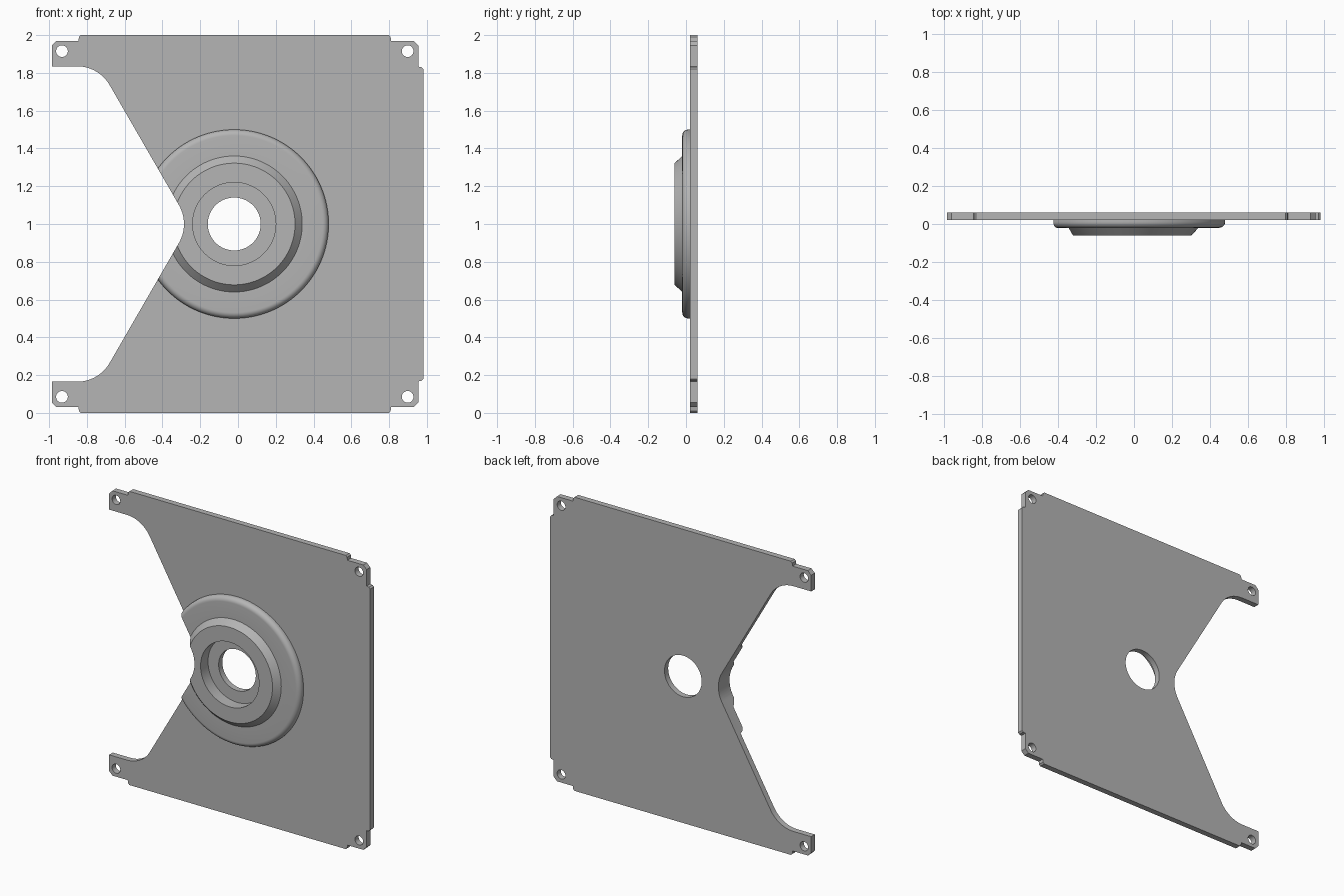
import bpy, bmesh, math
from mathutils import Vector

default = bpy.data.objects.get("Cube")
if default:
    bpy.data.objects.remove(default, do_unlink=True)

grey = bpy.data.materials.new("plain grey")
grey.use_nodes = True
grey.diffuse_color = (0.46, 0.46, 0.46, 1)
grey.node_tree.nodes["Principled BSDF"].inputs["Base Color"].default_value = grey.diffuse_color

PLATE_FRONT, PLATE_BACK, BOSS_FRONT = 0.02, 0.06, -0.06
CENTRE_X, CENTRE_Z, BORE = -0.02, 1.0, 0.14


def add_object(name, bm):
    bmesh.ops.recalc_face_normals(bm, faces=bm.faces)
    mesh = bpy.data.meshes.new(name)
    bm.to_mesh(mesh)
    bm.free()
    mesh.materials.append(grey)
    obj = bpy.data.objects.new(name, mesh)
    bpy.context.collection.objects.link(obj)
    return obj


def extrude_outline(name, points, y0, y1):
    bm = bmesh.new()
    face = bm.faces.new([bm.verts.new((x, y0, z)) for x, z in points])
    top = bmesh.ops.extrude_face_region(bm, geom=[face])["geom"]
    verts = [v for v in top if isinstance(v, bmesh.types.BMVert)]
    bmesh.ops.translate(bm, verts=verts, vec=(0, y1 - y0, 0))
    return add_object(name, bm)


def fillet(before, corner, after, radius, steps=14):
    """Points of an arc rounding the corner between two straight edges."""
    c = Vector(corner)
    a, b = (Vector(before) - c).normalized(), (Vector(after) - c).normalized()
    half = a.angle(b) / 2
    middle = c + (a + b).normalized() * radius / math.sin(half)
    start = c + a * radius / math.tan(half) - middle
    end = c + b * radius / math.tan(half) - middle
    sweep = start.angle(end)
    return [tuple(middle + (start * math.sin(sweep * (1 - i / steps))
                            + end * math.sin(sweep * i / steps)) / math.sin(sweep))
            for i in range(steps + 1)]


def circle(x, z, radius, count):
    return [(x + radius * math.cos(math.tau * i / count),
             z + radius * math.sin(math.tau * i / count)) for i in range(count)]


def cut(obj, cutter):
    mod = obj.modifiers.new("cut", 'BOOLEAN')
    mod.operation = 'DIFFERENCE'
    mod.solver = 'EXACT'
    mod.object = cutter
    bpy.context.view_layer.objects.active = obj
    bpy.ops.object.modifier_apply(modifier=mod.name)


def flip(points):
    return [(x, 2 - z) for x, z in reversed(points)]


# Side notch: rounded shoulders and a rounded tip
edge, shoulder, tip = (-0.985, 1.835), (-0.737, 1.835), (-0.255, 1.0)
shoulder_arc = fillet(edge, shoulder, tip, 0.2)
tip_arc = fillet(shoulder, tip, (-0.737, 0.165), 0.2)
notch = [edge] + shoulder_arc + tip_arc + flip([edge] + shoulder_arc)

# Plate outline: upper half from the notch round to the right edge, then mirrored
upper = [(-0.985, 1.945), (-0.96, 1.97), (-0.845, 1.97), (-0.842, 1.99), (-0.832, 2.0),
         (0.798, 2.0), (0.808, 1.99), (0.811, 1.97), (0.93, 1.97), (0.955, 1.945),
         (0.955, 1.833), (0.972, 1.83), (0.982, 1.82)]
plate = extrude_outline("mounting_plate", upper + flip(upper) + list(reversed(notch)),
                        PLATE_FRONT, PLATE_BACK)

# Screw holes and the centre bore
holes = [(x, z, 0.031, 32) for x in (-0.932, 0.898) for z in (0.085, 1.915)]
holes.append((CENTRE_X, CENTRE_Z, BORE, 96))
cutters = []
for hole in holes:
    cutters.append(extrude_outline("hole_cutter", circle(*hole), -0.2, 0.2))
    cut(plate, cutters[-1])

# Stepped round boss, turned from a radius and depth profile
ROUND = 0.032
rim = [(0.5 - ROUND + ROUND * math.cos(a), -0.02 + ROUND - ROUND * math.sin(a))
       for a in [math.pi / 2 * i / 8 for i in range(9)]]
profile = [(0.22, PLATE_FRONT), (0.5, PLATE_FRONT)] + rim + [
    (0.36, -0.02), (0.322, BOSS_FRONT), (0.22, BOSS_FRONT)]
SEGMENTS = 128
bm = bmesh.new()
rings = [[bm.verts.new((CENTRE_X + x, y, CENTRE_Z + z)) for x, z in circle(0, 0, r, SEGMENTS)]
         for r, y in profile]
for ring, following in zip(rings, rings[1:] + rings[:1]):
    for i in range(SEGMENTS):
        j = (i + 1) % SEGMENTS
        bm.faces.new((ring[i], ring[j], following[j], following[i]))
boss = add_object("bearing_boss", bm)
cutters.append(extrude_outline("notch_cutter", notch, -0.2, 0.2))
cut(boss, cutters[-1])

for cutter in cutters:
    bpy.data.objects.remove(cutter, do_unlink=True)

# Smooth curved walls while keeping crisp edges
bpy.ops.object.select_all(action='DESELECT')
for obj in (plate, boss):
    obj.select_set(True)
bpy.context.view_layer.objects.active = plate
bpy.ops.object.shade_smooth_by_angle(angle=math.radians(25))
